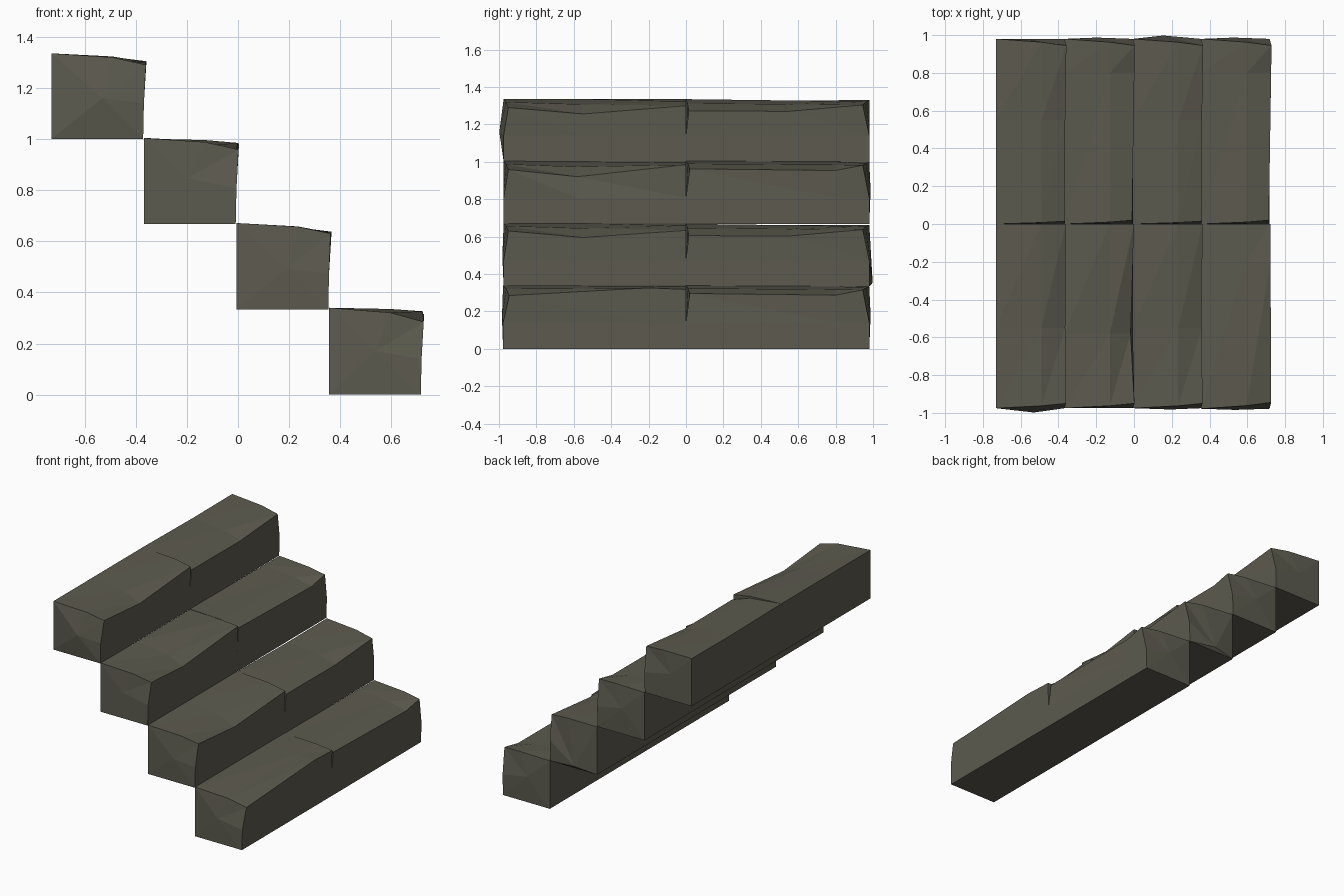
import bpy, bmesh

stone = bpy.data.materials.new("dark_stone")
stone.diffuse_color = (0.108, 0.104, 0.078, 1)

RISE, RUN, DEPTH = 0.3333, 0.362, 0.362


def stone_block(name, step, stations, bulges):
    """Loft a worn block along y.
    stations: (y of body, y of front top corner, front top z, back top z, front x offset)
    bulges: for each end cap, (x, y, z) of its raised centre point"""
    x0 = -0.73 + RUN * step
    x1 = x0 + DEPTH
    z0 = RISE * (3 - step)
    bm = bmesh.new()
    rings = []
    for y, yf, zf, zb, dx in stations:
        zm = zb + (zf - zb) * 0.35
        section = [(x0, y, 0), (x0, y, zb), (x0 + 0.24, (y + yf) / 2, zm),
                   (x1 + dx, yf, zf), (x1, y, 0.14), (x1 - 0.003, y, 0)]
        rings.append([bm.verts.new((x, yy, z0 + z)) for x, yy, z in section])
    n = len(rings[0])
    for a, b in zip(rings, rings[1:]):
        for i in range(n):
            j = (i + 1) % n
            q = (a[i], a[j], b[j], b[i])
            bm.faces.new((q[0], q[1], q[2]))
            bm.faces.new((q[0], q[2], q[3]))
    # chipped end caps fanned around one centre point
    for ring, (bx, by, bz) in zip((rings[0], rings[-1]), bulges):
        c = bm.verts.new((x0 + bx, by, z0 + bz))
        for i in range(n):
            bm.faces.new((ring[i], ring[(i + 1) % n], c))
    bmesh.ops.recalc_face_normals(bm, faces=bm.faces[:])
    mesh = bpy.data.meshes.new(name)
    bm.to_mesh(mesh)
    bm.free()
    mesh.materials.append(stone)
    obj = bpy.data.objects.new(name, mesh)
    bpy.context.collection.objects.link(obj)


# front-half and back-half wear patterns, alternating up the flight
near = {
    0: [(-0.975, -0.95, 0.290, 0.335, 0.008), (-0.55, -0.55, 0.256, 0.335, 0.004),
        (0.0, 0.0, 0.300, 0.335, 0.006)],
    1: [(-0.975, -0.95, 0.292, 0.337, 0.008), (-0.58, -0.58, 0.254, 0.335, -0.012),
        (0.0, 0.0, 0.318, 0.335, 0.006)],
    2: [(-0.975, -0.95, 0.297, 0.338, 0.006), (-0.55, -0.55, 0.262, 0.338, 0.004),
        (0.0, 0.0, 0.300, 0.338, 0.006)],
    3: [(-0.978, -0.945, 0.285, 0.340, 0.008), (-0.20, -0.20, 0.326, 0.340, 0.005),
        (0.0, 0.0, 0.318, 0.340, 0.004)],
}
far_even = [(0.0, 0.015, 0.272, 0.335, 0.004), (0.55, 0.55, 0.270, 0.328, 0.004),
            (0.98, 0.945, 0.304, 0.330, 0.010)]
far_odd = [(0.0, 0.02, 0.296, 0.338, -0.004), (0.80, 0.80, 0.287, 0.334, 0.008),
           (0.98, 0.945, 0.315, 0.332, 0.010)]

near_bulge = [(0.20, -0.998, 0.16), (0.17, -0.975, 0.18),
              (0.20, -0.982, 0.16), (0.18, -0.984, 0.17)]
far_bulge = [(0.16, 0.980, 0.18), (0.17, 0.987, 0.18),
             (0.16, 0.998, 0.02), (0.17, 0.987, 0.18)]

for s in range(4):
    stone_block(f"near_step_{s + 1}", s, near[s], (near_bulge[s], (0.18, 0.0, 0.16)))
    stone_block(f"far_step_{s + 1}", s, far_odd if s % 2 else far_even,
                ((0.18, 0.002, 0.16), far_bulge[s]))
